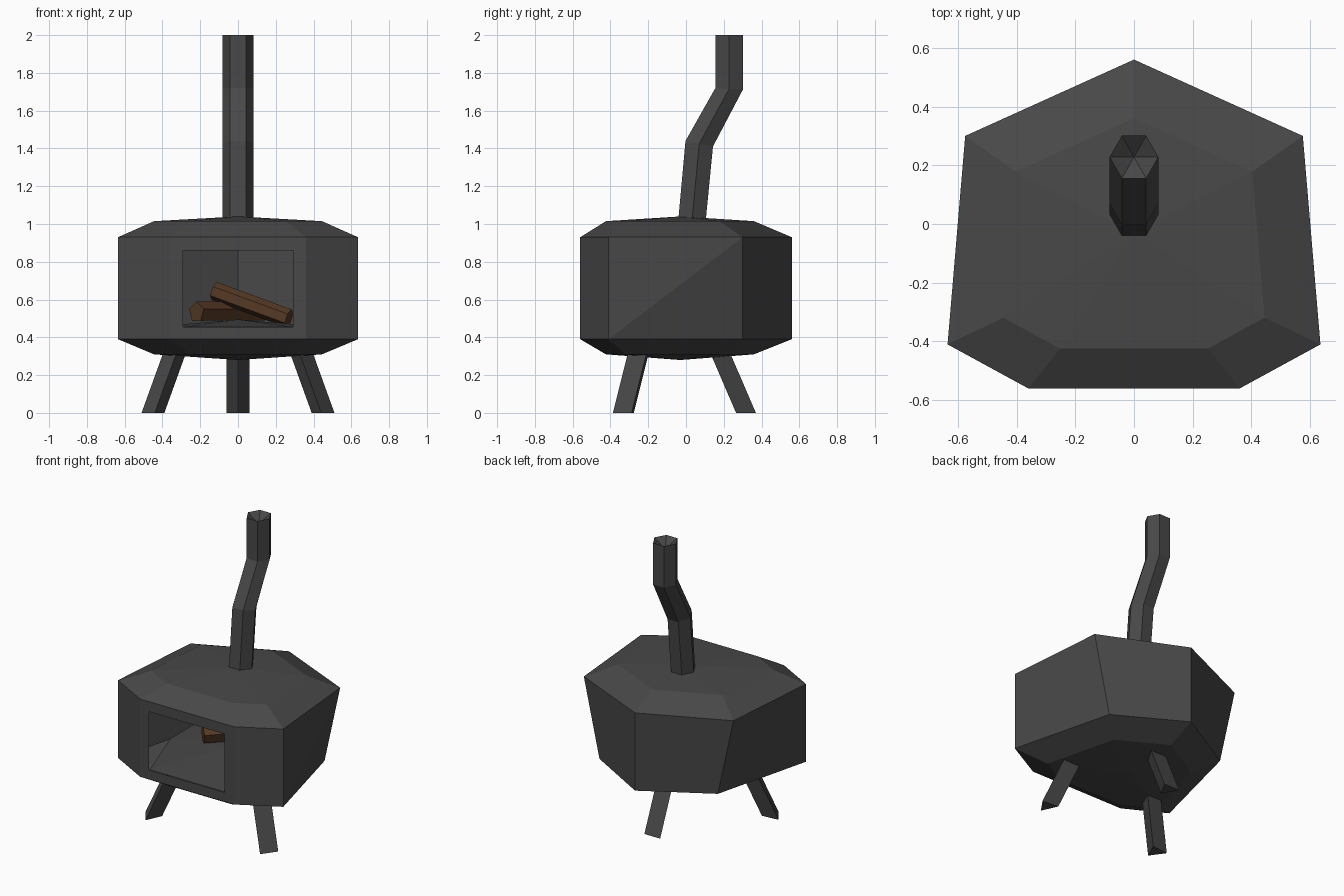
import bpy, bmesh
from math import cos, sin, pi, radians, atan2
from mathutils import Vector

cube = bpy.data.objects.get("Cube")
if cube:
    bpy.data.objects.remove(cube, do_unlink=True)


def material(name, rgb):
    mat = bpy.data.materials.new(name)
    mat.use_nodes = True
    mat.diffuse_color = (*rgb, 1)
    mat.node_tree.nodes["Principled BSDF"].inputs["Base Color"].default_value = (*rgb, 1)
    return mat


IRON = material("dark iron", (0.065, 0.065, 0.065))
WOOD = material("brown wood", (0.095, 0.042, 0.017))


def finish(bm, name, mat, recalc=True):
    if recalc:
        bmesh.ops.recalc_face_normals(bm, faces=bm.faces)
    mesh = bpy.data.meshes.new(name)
    bm.to_mesh(mesh)
    bm.free()
    mesh.materials.append(mat)
    obj = bpy.data.objects.new(name, mesh)
    bpy.context.collection.objects.link(obj)
    return obj


def ring(bm, points):
    return [bm.verts.new(p) for p in points]


def bridge(bm, a, b, skip=()):
    n = len(a)
    for i in range(n):
        if i not in skip:
            j = (i + 1) % n
            bm.faces.new((a[i], a[j], b[j], b[i]))


def fan(bm, loop, tip):
    tip = bm.verts.new(tip)
    for i, v in enumerate(loop):
        bm.faces.new((v, loop[(i + 1) % len(loop)], tip))


def outline(back_x):
    # seven-sided plan, first edge is the front
    half = [(0.36, -0.56), (0.635, -0.41), (back_x, 0.30)]
    return [(-0.36, -0.56)] + half + [(0, 0.56)] + [(-x, y) for x, y in half[:0:-1]]


def cap_points(plan, z):
    return [(x * 0.7, y * 0.7 - 0.032, z) for x, y in plan]


# Firebox shell with an open front window
bm = bmesh.new()
low_plan, high_plan = outline(0.455), outline(0.575)
low = ring(bm, [(x, y, 0.39) for x, y in low_plan])
high = ring(bm, [(x, y, 0.93) for x, y in high_plan])
bridge(bm, low, high, skip=(0, 2, 5))
bm.faces.new((low[2], low[3], high[3]))
bm.faces.new((low[2], high[3], high[2]))
bm.faces.new((low[6], high[6], high[5]))
bm.faces.new((low[6], high[5], low[5]))
window = ring(bm, [(-0.29, -0.56, 0.455), (0.29, -0.56, 0.455),
                   (0.29, -0.56, 0.86), (-0.29, -0.56, 0.86)])
bridge(bm, [low[0], low[1], high[1], high[0]], window)
upper = ring(bm, cap_points(high_plan, 1.015))
bridge(bm, high, upper)
fan(bm, upper, (0, -0.03, 1.04))
lower = ring(bm, cap_points(low_plan, 0.31))
bridge(bm, lower, low)
fan(bm, lower, (0, -0.03, 0.28))
finish(bm, "firebox", IRON)

# Raised hearth floor inside
bm = bmesh.new()
right = [(0.29, -0.555), (0.45, -0.1), (0.45, 0.27)]
plan = right + [(0, 0.5)] + [(-x, y) for x, y in reversed(right)]
fan(bm, ring(bm, [(x, y, 0.455) for x, y in plan]), (0, 0.02, 0.495))
finish(bm, "hearth_floor", IRON, recalc=False)

# Bent six-sided chimney with a shallow hollow at the top
bm = bmesh.new()
previous = None
for y, z, slope in ((0.03, 1.0, 0), (0.07, 1.425, -0.2),
                    (0.228, 1.715, -0.06), (0.228, 2.0, 0)):
    points = []
    for k in range(6):
        a = k * pi / 3
        dy = 0.084 * sin(a)
        points.append((0.083 * cos(a), y + dy, z + dy * slope))
    current = ring(bm, points)
    if previous:
        bridge(bm, previous, current)
    previous = current
fan(bm, previous, (0, 0.228, 1.94))
finish(bm, "chimney", IRON)

# Three splayed triangular legs, flat side outward
for name, foot, top in (("left_front_leg", (0.447, -0.317), (0.317, -0.227)),
                        ("right_front_leg", (-0.447, -0.317), (-0.317, -0.227)),
                        ("back_leg", (0, 0.335), (0, 0.18))):
    bm = bmesh.new()
    out = atan2(foot[1], foot[0])
    loops = []
    for (x, y), z in ((foot, 0), (top, 0.36)):
        loops.append(ring(bm, [(x + 0.07 * cos(out + radians(a)),
                                y + 0.07 * sin(out + radians(a)), z)
                               for a in (60, 180, 300)]))
        bm.faces.new(loops[-1])
    bridge(bm, *loops)
    finish(bm, name, IRON)

# Firewood
for name, a, b, sides, radius in (
        ("upper_log", (-0.125, 0.10, 0.645), (0.27, -0.05, 0.5), 6, 0.05),
        ("lower_log", (-0.22, -0.07, 0.533), (0.12, 0.28, 0.535), 5, 0.056)):
    a, b = Vector(a), Vector(b)
    bm = bmesh.new()
    bmesh.ops.create_cone(bm, cap_ends=True, segments=sides, radius1=radius,
                          radius2=radius, depth=(b - a).length)
    log = finish(bm, name, WOOD)
    log.location = (a + b) / 2
    log.rotation_euler = (b - a).to_track_quat('Z', 'Y').to_euler()
